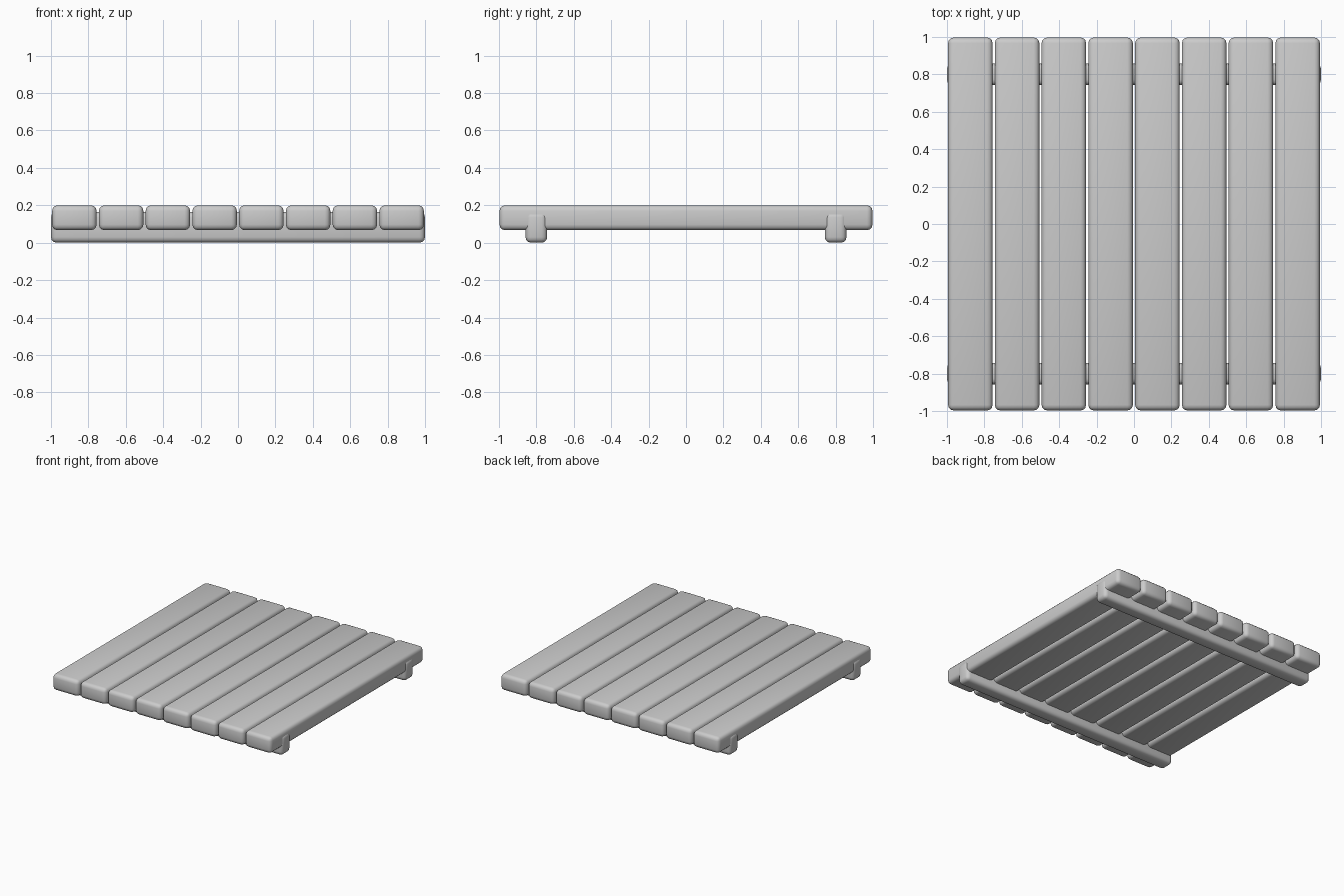
import bpy

if "Cube" in bpy.data.objects:
    bpy.data.objects.remove(bpy.data.objects["Cube"])


def rounded_box(name, lo, hi, radius):
    """Box between two corners with rounded edges."""
    center = [(a + b) / 2 for a, b in zip(lo, hi)]
    bpy.ops.mesh.primitive_cube_add(size=1, location=center)
    ob = bpy.context.object
    ob.name = name
    ob.scale = [b - a for a, b in zip(lo, hi)]
    bpy.ops.object.transform_apply(location=False, rotation=False, scale=True)
    bev = ob.modifiers.new("round_edges", 'BEVEL')
    bev.width = radius
    bev.segments = 3
    bpy.ops.object.modifier_apply(modifier=bev.name)
    bpy.ops.object.shade_smooth_by_angle()
    return ob


# Eight deck planks running front to back
for i in range(8):
    x = -0.875 + 0.25 * i
    rounded_box(f"plank_{i + 1}", (x - 0.119, -0.997, 0.067), (x + 0.119, 0.997, 0.2), 0.03)

# Two cross beams underneath, sunk into the planks
for name, y in (("front_beam", -0.8), ("back_beam", 0.8)):
    rounded_box(name, (-1.0, y - 0.058, 0.0), (1.0, y + 0.058, 0.165), 0.03)
